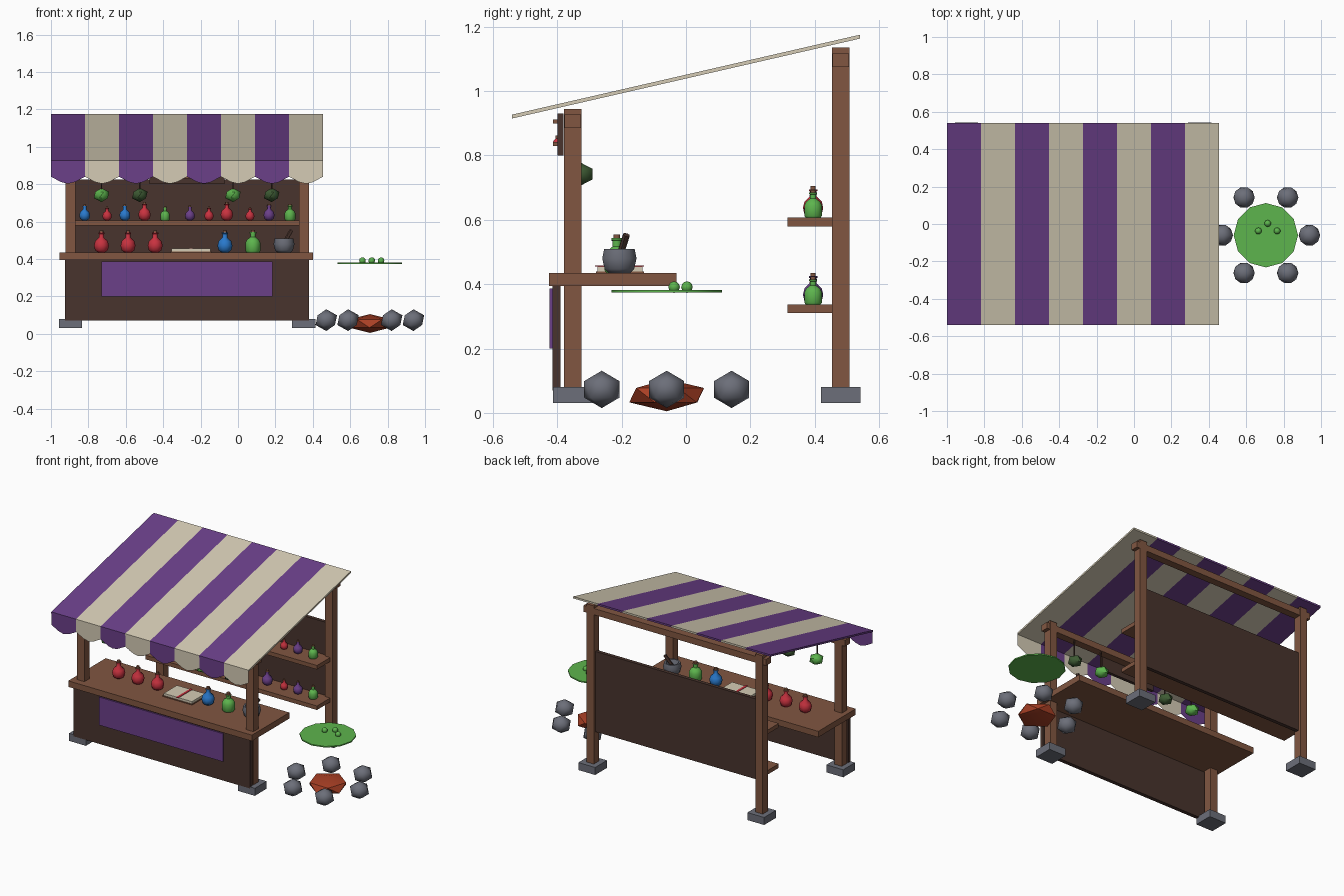
import bpy, bmesh, math
from mathutils import Matrix, Vector

if "Cube" in bpy.data.objects:
    bpy.data.objects.remove(bpy.data.objects["Cube"])


def material(name, r, g, b):
    m = bpy.data.materials.new(name)
    m.use_nodes = True
    m.diffuse_color = (r, g, b, 1)
    bsdf = m.node_tree.nodes["Principled BSDF"]
    bsdf.inputs["Base Color"].default_value = (r, g, b, 1)
    bsdf.inputs["Roughness"].default_value = 0.8
    return m


CREAM = material("cream cloth", 0.66, 0.60, 0.46)
PURPLE = material("purple", 0.145, 0.05, 0.25)
WOOD = material("wood", 0.22, 0.094, 0.053)
DARK = material("dark wood", 0.066, 0.034, 0.026)
STONE = material("grey stone", 0.15, 0.158, 0.192)
GREEN = material("bright green", 0.11, 0.46, 0.075)
RED = material("red glass", 0.58, 0.032, 0.05)
BLUE = material("blue glass", 0.022, 0.19, 0.60)
HERB = material("dark green", 0.048, 0.105, 0.034)
FIRE = material("ember orange", 0.40, 0.05, 0.018)


def finish(name, bm, mats, smooth=False):
    bmesh.ops.recalc_face_normals(bm, faces=bm.faces[:])
    me = bpy.data.meshes.new(name)
    bm.to_mesh(me)
    bm.free()
    for m in mats:
        me.materials.append(m)
    ob = bpy.data.objects.new(name, me)
    bpy.context.collection.objects.link(ob)
    if smooth:
        bpy.ops.object.select_all(action="DESELECT")
        ob.select_set(True)
        bpy.context.view_layer.objects.active = ob
        bpy.ops.object.shade_smooth_by_angle(angle=math.radians(45))
    return ob


def box(name, mat, x, y, z):
    """Box from (min, max) ranges."""
    bm = bmesh.new()
    size = [r[1] - r[0] for r in (x, y, z)]
    mid = [(r[1] + r[0]) / 2 for r in (x, y, z)]
    bmesh.ops.create_cube(bm, size=1, matrix=Matrix.Translation(mid) @ Matrix.Diagonal((*size, 1)))
    return finish(name, bm, [mat])


def ball(name, mat, centre, scale, subdivisions=1, turn=0.0):
    bm = bmesh.new()
    mx = Matrix.Translation(centre) @ Matrix.Rotation(turn, 4, "Z") @ Matrix.Diagonal((*scale, 1))
    bmesh.ops.create_icosphere(bm, subdivisions=subdivisions, radius=1, matrix=mx)
    return finish(name, bm, [mat], True)


def rod(name, mat, a, b, radius, sides=8):
    a, b = Vector(a), Vector(b)
    bm = bmesh.new()
    mx = Matrix.Translation((a + b) / 2) @ (b - a).to_track_quat("Z", "Y").to_matrix().to_4x4()
    bmesh.ops.create_cone(bm, cap_ends=True, segments=sides, radius1=radius, radius2=radius,
                          depth=(b - a).length, matrix=mx)
    return finish(name, bm, [mat], True)


def lathe(name, mats, profile, pos, scale=1.0, sides=10, cork_from=99):
    """Turned shape; rings from cork_from upward take the second material."""
    bm = bmesh.new()
    rings = []
    for r, z in profile:
        rings.append([bm.verts.new((pos[0] + scale * r * math.cos(t), pos[1] + scale * r * math.sin(t),
                                    pos[2] + scale * z))
                      for t in (math.tau * i / sides for i in range(sides))])
    for k in range(len(rings) - 1):
        for i in range(sides):
            j = (i + 1) % sides
            f = bm.faces.new((rings[k][i], rings[k][j], rings[k + 1][j], rings[k + 1][i]))
            f.material_index = int(k >= cork_from)
    bm.faces.new(rings[0][::-1])
    bm.faces.new(rings[-1]).material_index = int(cork_from < 99)
    return finish(name, bm, mats, True)


FLASK = [(.018, 0), (.034, .012), (.04, .036), (.034, .06), (.013, .08), (.013, .098), (.017, .1),
         (.017, .106), (.01, .106), (.01, .118)]
JAR = [(.034, 0), (.04, .008), (.04, .052), (.032, .068), (.014, .082), (.014, .1), (.018, .102),
       (.018, .108), (.011, .108), (.011, .12)]


def bottle(name, mat, x, y, z, scale=1.0):
    lathe(name, [mat, WOOD], JAR if mat is GREEN else FLASK, (x, y, z), scale, 10, 7)


# Posts, feet and top beams
LEFT, RIGHT, MID = 0.352, -0.895, -0.272
for row, y, top in (("front", -0.352, 0.945), ("back", 0.481, 1.135)):
    for side, x in (("left", LEFT), ("right", RIGHT)):
        box(f"{row}_{side}_post", WOOD, (x - .027, x + .027), (y - .027, y + .027), (.08, top))
        box(f"{row}_{side}_foot", STONE, (x - .062, x + .062), (y - .062, y + .062), (.03, .08))
    box(f"{row}_beam", WOOD, (RIGHT - .05, LEFT + .05), (y - .025, y + .025), (top - .06, top - .018))

# Striped canopy with hanging scalloped edge
STRIPES, X0, X1 = 8, -1.0, 0.455
step = (X1 - X0) / STRIPES
roof, edge = bmesh.new(), bmesh.new()
for i in range(STRIPES):
    a, b = X0 + i * step, X0 + (i + 1) * step
    section = ((-.54, .915), (.54, 1.163), (.54, 1.175), (-.54, .927))
    near, far = ([roof.verts.new((x, y, z)) for y, z in section] for x in (a, b))
    faces = [roof.faces.new((near[k], near[(k + 1) % 4], far[(k + 1) % 4], far[k])) for k in range(4)]
    faces += [roof.faces.new(near), roof.faces.new(far)]
    for f in faces:
        f.material_index = i % 2
    drop = [(0, .92), (0, .84), (.3, .811), (.5, .802), (.7, .811), (1, .84), (1, .92)]
    edge.faces.new([edge.verts.new((a + u * step, -.538, z)) for u, z in drop]).material_index = i % 2
finish("canopy", roof, [PURPLE, CREAM])
finish("canopy_valance", edge, [PURPLE, CREAM])

# Counter, front panel and cloth
box("counter_top", WOOD, (-.955, .40), (-.425, -.03), (.395, .435))
box("front_panel", DARK, (-.925, .38), (-.415, -.39), (.07, .395))
box("front_cloth", PURPLE, (-.73, .185), (-.424, -.415), (.20, .387))

# Back wall and shelves
box("back_wall", DARK, (RIGHT, LEFT), (.468, .492), (.29, .825))
for level, z in (("lower", .31), ("upper", .58)):
    box(f"{level}_shelf", WOOD, (-.905, .362), (.315, .468), (z, z + .027))

# Hanging sign with a flask emblem
box("sign_board", DARK, (MID - .2, MID + .2), (-.40, -.38), (.80, .93))
lathe("sign_emblem", [RED, WOOD], [(.02, 0), (.034, .02), (.03, .04), (.012, .055), (.012, .08)],
      (MID, -.40, .83), 0.4, 8, 3)
for z in (.83, .90):
    box("sign_trim", WOOD, (MID - .12, MID + .12), (-.414, -.40), (z, z + .012))

# Counter goods
for x, m in ((-.73, RED), (-.588, RED), (-.443, RED), (-.07, BLUE), (.08, GREEN)):
    bottle("counter_bottle", m, x, -.215, .435)
box("book_cover", WOOD, (-.36, -.143), (-.28, -.13), (.435, .440))
for s in (-1, 1):
    box("book_pages", CREAM, sorted((-.2515, -.2515 + s * .104)), (-.275, -.135), (.44, .455))
box("book_ribbon", RED, (-.259, -.244), (-.283, -.13), (.455, .458))
lathe("mortar", [STONE], [(.035, 0), (.048, .012), (.056, .045), (.05, .074), (.04, .074), (.03, .04)],
      (.246, -.207, .435), 1, 10)
rod("pestle", DARK, (.24, -.21, .475), (.285, -.185, .553), .011)

# Shelf bottles
row = [(-.82, BLUE, .72), (-.70, RED, .62), (-.605, BLUE, .72), (-.50, RED, .83), (-.39, GREEN, .62),
       (-.257, PURPLE, .66), (-.155, RED, .62), (-.06, RED, .83), (.064, RED, .6), (.166, PURPLE, .74),
       (.278, GREEN, .72)]
for x, m, s in row:
    bottle("upper_shelf_bottle", m, x, .395, .607, s)
lower = [BLUE, GREEN, RED, PURPLE, BLUE, RED, GREEN, PURPLE, RED, PURPLE, GREEN]
for (x, _, s), m in zip(row, lower):
    bottle("lower_shelf_bottle", m, x, .395, .337, s)

# Hanging herb bundles
for x, m in ((-.73, GREEN), (-.525, HERB), (-.027, GREEN), (.18, HERB)):
    ball("herb_bundle", m, (x, -.332, .742), (.046, .048, .038))
    rod("herb_string", DARK, (x, -.34, .77), (x, -.34, .89), .004, 6)

# Fire ring, embers and bubbling brew
FX, FY = .705, -.06
for i in range(6):
    t = math.tau * i / 6
    ball("fire_stone", STONE, (FX + .233 * math.cos(t), FY + .233 * math.sin(t), .073), (.064, .064, .058))
ball("embers", FIRE, (FX, FY, .055), (.13, .13, .05), turn=0.3)
rod("brew_surface", GREEN, (FX, FY, .374), (FX, FY, .382), .172, 12)
for x, y in ((.665, -.037), (.715, .003), (.765, -.037)):
    ball("brew_bubble", GREEN, (x, y, .391), (.018, .018, .018), 2)
